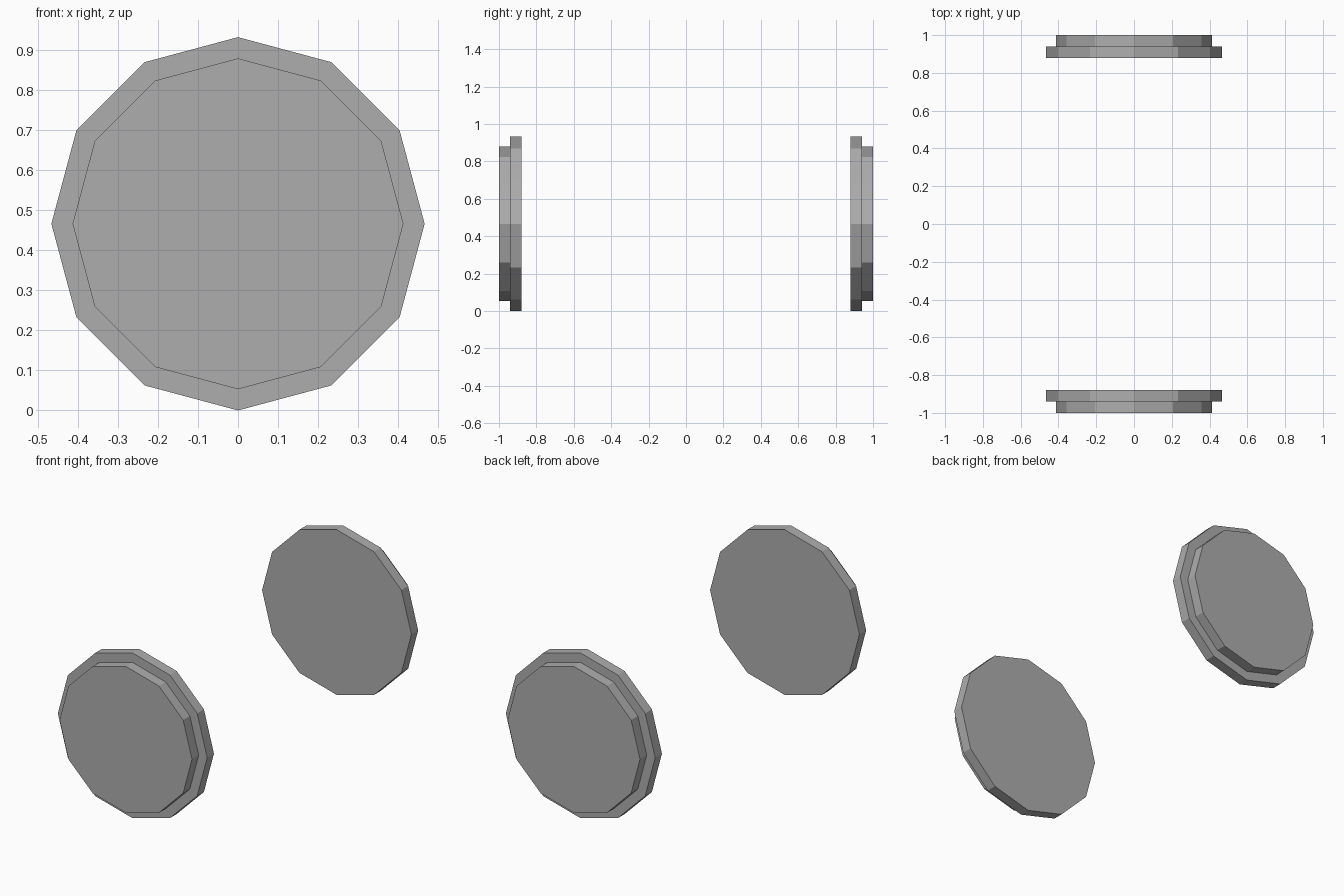
import bpy
import bmesh
import math
from mathutils import Matrix, Vector

cube = bpy.data.objects.get("Cube")
if cube:
    bpy.data.objects.remove(cube, do_unlink=True)

SIDES = 12
RIM_RADIUS = 0.466
CAP_RADIUS = 0.413
INNER, STEP, OUTER = 0.88, 0.94, 1.0   # distances from the middle along y

grey = bpy.data.materials.new("mid_grey")
colour = (0.42, 0.42, 0.42, 1.0)
grey.diffuse_color = colour
grey.use_nodes = True
grey.node_tree.nodes["Principled BSDF"].inputs["Base Color"].default_value = colour


def stepped_disc(name, side):
    """Flat-faced disc with a smaller raised cap on its outward side."""
    bm = bmesh.new()
    profile = [(RIM_RADIUS, INNER), (RIM_RADIUS, STEP),
               (CAP_RADIUS, STEP), (CAP_RADIUS, OUTER)]
    rings = []
    for radius, depth in profile:
        ring = []
        for i in range(SIDES):
            a = math.tau * i / SIDES
            ring.append(bm.verts.new((radius * math.sin(a), side * depth,
                                      radius * math.cos(a))))
        rings.append(ring)
    # Inner and outer faces, then the walls between rings
    bm.faces.new(rings[0])
    bm.faces.new(rings[-1])
    for lower, upper in zip(rings, rings[1:]):
        for i in range(SIDES):
            j = (i + 1) % SIDES
            bm.faces.new((lower[i], lower[j], upper[j], upper[i]))
    bmesh.ops.recalc_face_normals(bm, faces=bm.faces)
    bmesh.ops.transform(bm, verts=bm.verts,
                        matrix=Matrix.Translation(Vector((0, 0, RIM_RADIUS))))
    mesh = bpy.data.meshes.new(name)
    bm.to_mesh(mesh)
    bm.free()
    mesh.materials.append(grey)
    obj = bpy.data.objects.new(name, mesh)
    bpy.context.collection.objects.link(obj)
    return obj


# Mirrored pair of wheels
stepped_disc("front_wheel", -1)
stepped_disc("back_wheel", 1)
